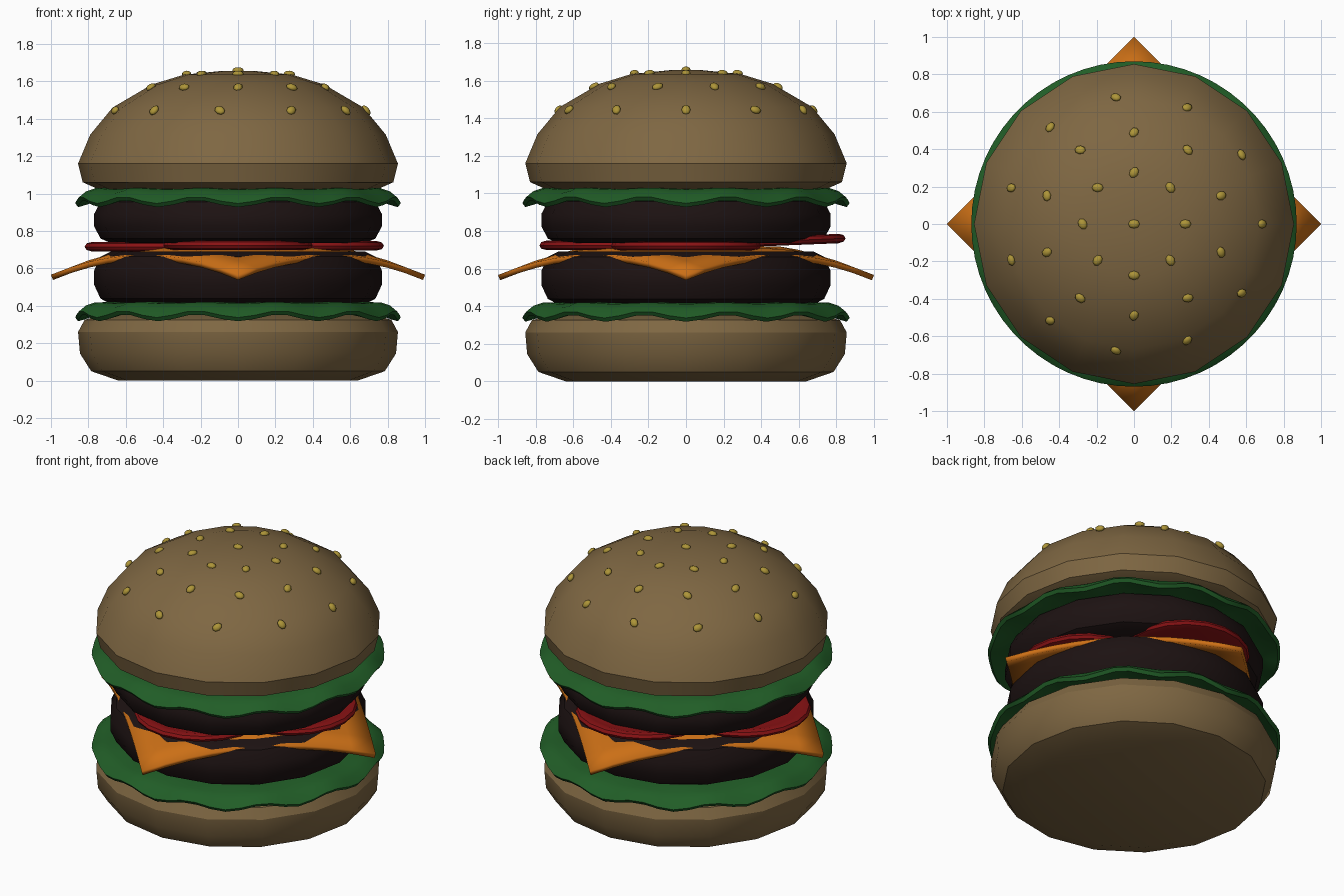
import bpy, bmesh, math
from mathutils import Vector, Matrix

if "Cube" in bpy.data.objects:
    bpy.data.objects.remove(bpy.data.objects["Cube"])


def material(name, rgb):
    m = bpy.data.materials.new(name)
    m.diffuse_color = (*rgb, 1)
    m.use_nodes = True
    m.node_tree.nodes["Principled BSDF"].inputs["Base Color"].default_value = m.diffuse_color
    return m


BUN = material("bun", (0.21, 0.135, 0.055))
GREEN = material("lettuce", (0.015, 0.11, 0.02))
MEAT = material("patty", (0.012, 0.006, 0.006))
CHEESE = material("cheese", (0.6, 0.16, 0.008))
RED = material("tomato", (0.25, 0.006, 0.007))
SEED = material("seed", (0.42, 0.3, 0.04))


def finish(bm, name, mat, angle=30):
    bmesh.ops.recalc_face_normals(bm, faces=bm.faces)
    me = bpy.data.meshes.new(name)
    bm.to_mesh(me)
    bm.free()
    me.materials.append(mat)
    ob = bpy.data.objects.new(name, me)
    bpy.context.collection.objects.link(ob)
    bpy.ops.object.select_all(action='DESELECT')
    ob.select_set(True)
    bpy.context.view_layer.objects.active = ob
    bpy.ops.object.shade_smooth_by_angle(angle=math.radians(angle))
    return ob


def lathe(name, profile, mat, sides=16, wave=None, angle=30):
    """Revolve (radius, z) points; wave(index, angle) returns a z offset."""
    bm = bmesh.new()
    rings = []
    for i, (r, z) in enumerate(profile):
        ring = []
        for k in range(sides):
            a = 2 * math.pi * k / sides
            dz = wave(i, a) if wave else 0
            ring.append(bm.verts.new((r * math.cos(a), r * math.sin(a), z + dz)))
        rings.append(ring)
    for lo, hi in zip(rings, rings[1:]):
        for k in range(sides):
            n = (k + 1) % sides
            bm.faces.new((lo[k], lo[n], hi[n], hi[k]))
    bm.faces.new(rings[0])
    bm.faces.new(rings[-1])
    return finish(bm, name, mat, angle)


# Buns
lathe("bottom_bun", [(0.64, 0), (0.785, 0.05), (0.845, 0.145), (0.855, 0.26),
                     (0.82, 0.325), (0.7, 0.36)], BUN)
CROWN = [(0.855, 1.16), (0.79, 1.315), (0.67, 1.46), (0.46, 1.583),
         (0.29, 1.635), (0.09, 1.655)]
lathe("top_bun", [(0.74, 1.02), (0.83, 1.06)] + CROWN, BUN)

# Lettuce leaves with a ruffled, drooping rim
AMP = [0, 0.006, 0.015, 0.018, 0.018, 0.012, 0.004, 0]
LEAF = [(0.6, 0.365), (0.74, 0.36), (0.81, 0.345), (0.855, 0.335),
        (0.87, 0.355), (0.83, 0.392), (0.78, 0.415), (0.6, 0.42)]
for name, dz in (("lower_lettuce", 0), ("upper_lettuce", 0.61)):
    lathe(name, [(r, z + dz) for r, z in LEAF], GREEN, 60,
          lambda i, a: -AMP[i] * math.cos(12 * a), 50)

# Patties
for name, z0, z1 in (("lower_patty", 0.41, 0.69), ("upper_patty", 0.735, 0.98)):
    h = z1 - z0
    lathe(name, [(0.68, z0), (0.735, z0 + 0.1 * h), (0.77, z0 + 0.37 * h),
                 (0.77, z0 + 0.63 * h), (0.735, z0 + 0.9 * h), (0.68, z1)], MEAT)

# Cheese slice: square turned 45 degrees, corners bent down
bm = bmesh.new()
bmesh.ops.create_grid(bm, x_segments=10, y_segments=10, size=math.sqrt(0.5),
                      matrix=Matrix.Rotation(math.pi / 4, 4, 'Z'))
for v in bm.verts:
    d = max(0, v.co.xy.length - 0.52)
    v.co.z = 0.717 - 0.2 * d - 0.24 * d * d
cheese = finish(bm, "cheese_slice", CHEESE)
mod = cheese.modifiers.new("thickness", 'SOLIDIFY')
mod.thickness = 0.03
mod.offset = -1

# Four overlapping tomato slices, the back one riding higher
SLICE = [(0.36, 0), (0.39, 0.008), (0.4, 0.025), (0.39, 0.043), (0.365, 0.05),
         (0.34, 0.044), (0.31, 0.044)]
for name, x, y, z, tilt in (("tomato_front", 0, -0.38, 0.698, 0),
                            ("tomato_right", 0.38, 0, 0.695, 0),
                            ("tomato_left", -0.42, 0, 0.69, 0),
                            ("tomato_back", 0, 0.45, 0.72, 0.04)):
    ob = lathe(name, SLICE, RED, 20)
    ob.location = (x, y, z)
    ob.rotation_euler.x = tilt


# Sesame seeds in rings on the crown
def crown_point(r):
    for (r0, z0), (r1, z1) in zip(CROWN, CROWN[1:]):
        if r1 <= r <= r0:
            t = (r0 - r) / (r0 - r1)
            return z0 + t * (z1 - z0), math.atan2(z1 - z0, r0 - r1)
    return CROWN[-1][1], 0


bm = bmesh.new()
for count, r, start in ((1, 0, 0), (8, 0.275, 0), (10, 0.49, 18), (11, 0.685, 0)):
    z, slope = crown_point(r)
    for k in range(count):
        a = math.radians(start) + 2 * math.pi * k / count
        m = (Matrix.Translation((r * math.cos(a), r * math.sin(a), z + 0.003))
             @ Matrix.Rotation(a, 4, 'Z') @ Matrix.Rotation(slope, 4, 'Y')
             @ Matrix.Rotation(k * 1.3, 4, 'Z')
             @ Matrix.Diagonal((0.031, 0.024, 0.017, 1)))
        bmesh.ops.create_uvsphere(bm, u_segments=8, v_segments=6, radius=1, matrix=m)
finish(bm, "sesame_seeds", SEED, 60)
